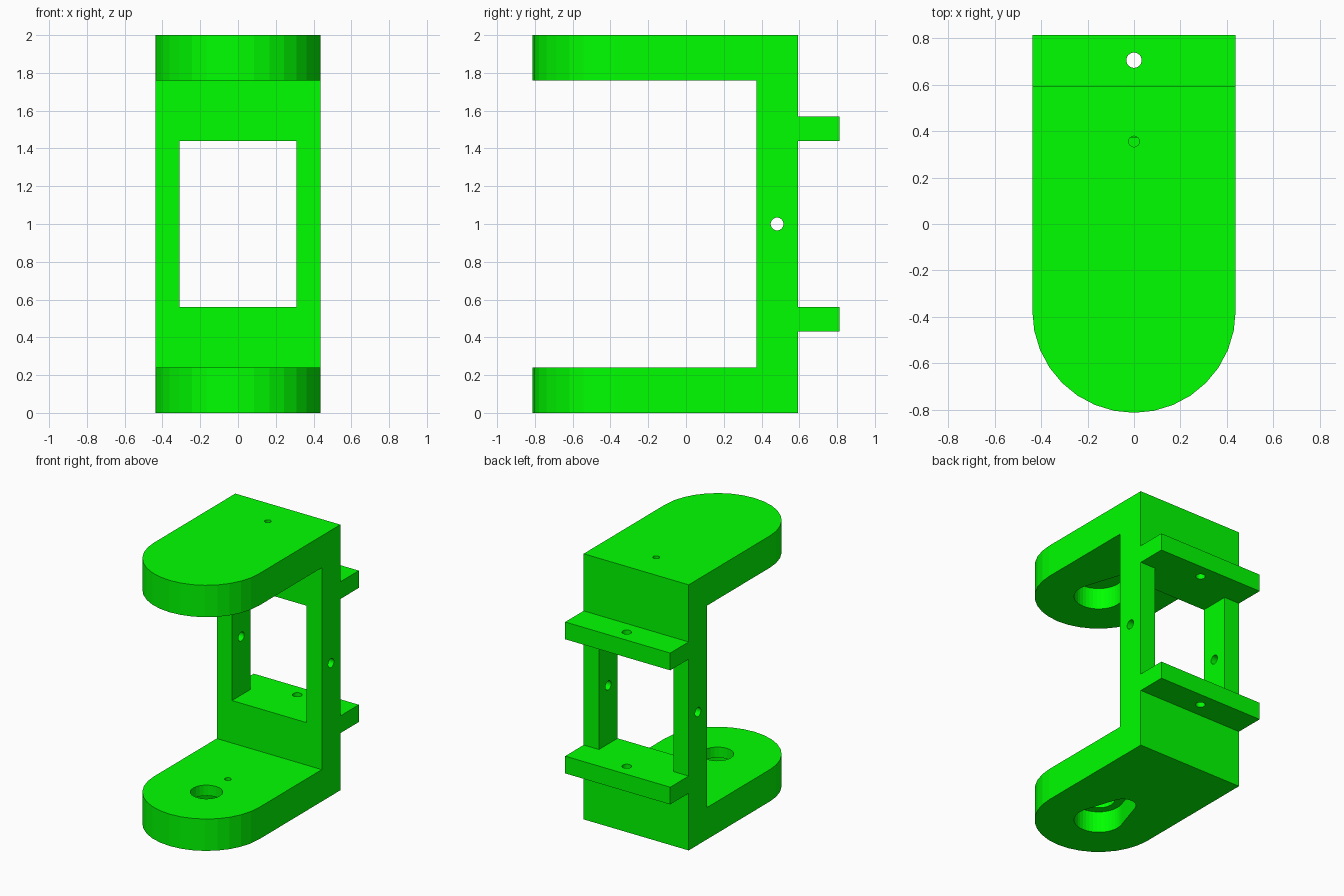
import bpy, bmesh
from math import sin, cos, pi, asin

if "Cube" in bpy.data.objects:
    bpy.data.objects.remove(bpy.data.objects["Cube"])

W = 0.4375          # half width
HUB = -0.375        # y of the rounded end's centre


def prism(name, pts, axis, a, b):
    """Extrude a 2D outline from a to b along X (pts are y,z) or Z (pts are x,y)."""
    place = (lambda p, d: (d, p[0], p[1])) if axis == 'X' else (lambda p, d: (p[0], p[1], d))
    bm = bmesh.new()
    lo = [bm.verts.new(place(p, a)) for p in pts]
    hi = [bm.verts.new(place(p, b)) for p in pts]
    bm.faces.new(lo)
    bm.faces.new(hi)
    for i in range(len(pts)):
        j = (i + 1) % len(pts)
        bm.faces.new((lo[i], lo[j], hi[j], hi[i]))
    bmesh.ops.recalc_face_normals(bm, faces=bm.faces)
    mesh = bpy.data.meshes.new(name)
    bm.to_mesh(mesh)
    bm.free()
    obj = bpy.data.objects.new(name, mesh)
    bpy.context.collection.objects.link(obj)
    return obj


def arc(cx, cy, r, start, end, n):
    return [(cx + r * cos(start + (end - start) * i / n),
             cy + r * sin(start + (end - start) * i / n)) for i in range(n + 1)]


def circle(cx, cy, r, n=24):
    return arc(cx, cy, r, 0, 2 * pi, n)[:-1]


def boolean(target, tool, operation='DIFFERENCE'):
    mod = target.modifiers.new("cut", 'BOOLEAN')
    mod.operation, mod.solver, mod.object = operation, 'EXACT', tool
    bpy.context.view_layer.objects.active = target
    bpy.ops.object.modifier_apply(modifier=mod.name)
    bpy.data.objects.remove(tool)


# Side profile: C-shaped body with two rear tabs
half = [(0.372, 0.24), (-1, 0.24), (-1, 0), (0.593, 0),
        (0.593, 0.43), (0.8125, 0.43), (0.8125, 0.56), (0.593, 0.56)]
profile = half + [(y, 2 - z) for y, z in reversed(half)]
bracket = prism("bracket", profile, 'X', -0.6, 0.6)

# Plan outline with the rounded front
plan = arc(0, HUB, W, pi, 2 * pi, 16) + [(W, 1), (-W, 1)]
boolean(bracket, prism("plan", plan, 'Z', -0.1, 2.1), 'INTERSECT')

# Window through the back wall
window = [(-0.31, 0.2), (0.31, 0.2), (0.31, 1), (-0.31, 1)]
boolean(bracket, prism("window", window, 'Z', 0.56, 1.44))

# Tapered arm recesses on the underside of both plates
R, r, arm_y = 0.168, 0.09, -0.12
t = asin((R - r) / (arm_y - HUB))
recess = arc(0, HUB, R, pi - t, 2 * pi + t, 24) + arc(0, arm_y, r, t, pi - t, 12)
for z0, z1 in ((-0.1, 0.16), (1.7, 1.92)):
    boolean(bracket, prism("recess", recess, 'Z', z0, z1))

# Vertical holes: hub, arm screw, top screw, tab holes
for y, rad, z0, z1 in ((HUB, 0.111, -0.1, 0.3), (arm_y, 0.023, -0.1, 0.3),
                       (0.355, 0.023, 1.76, 2.1),
                       (0.705, 0.033, 0.3, 0.7), (0.705, 0.033, 1.3, 1.7)):
    boolean(bracket, prism("hole", circle(0, y, rad), 'Z', z0, z1))

# Cross hole through both side posts
boolean(bracket, prism("cross_hole", circle(0.482, 1, 0.034), 'X', -1, 1))

green = bpy.data.materials.new("green")
green.diffuse_color = (0, 1, 0, 1)
green.use_nodes = True
green.node_tree.nodes["Principled BSDF"].inputs["Base Color"].default_value = green.diffuse_color
bracket.data.materials.clear()
bracket.data.materials.append(green)
